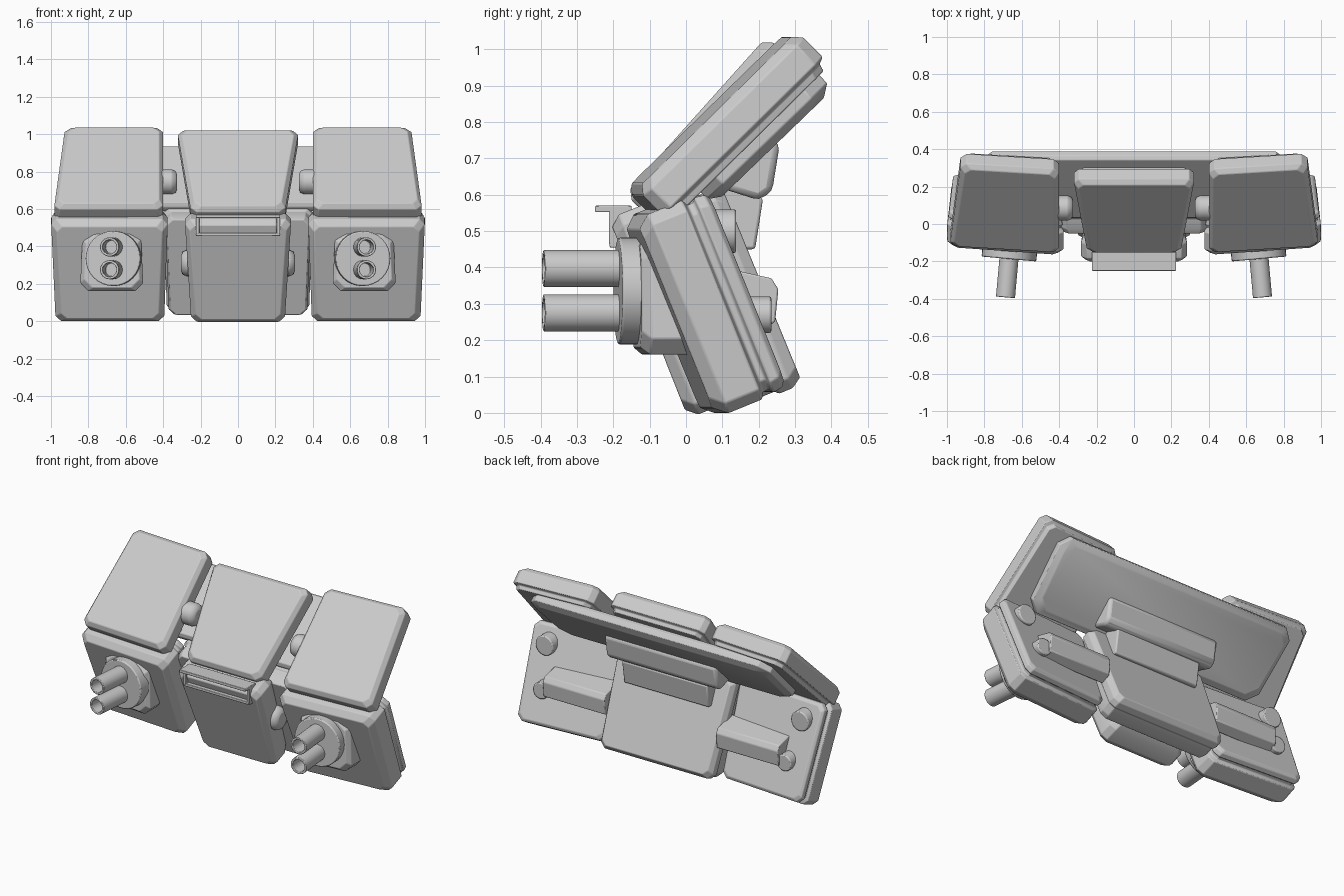
import bpy, bmesh, math
from mathutils import Vector

cube = bpy.data.objects.get("Cube")
if cube:
    bpy.data.objects.remove(cube, do_unlink=True)

grey = bpy.data.materials.new("light grey")
grey.use_nodes = True
COLOUR = (0.6, 0.6, 0.6, 1)
grey.diffuse_color = COLOUR
grey.node_tree.nodes["Principled BSDF"].inputs["Base Color"].default_value = COLOUR


def finish(name, bm, mirror, bevel):
    """Turn a bmesh into a shaded, bevelled and optionally mirrored object."""
    bmesh.ops.recalc_face_normals(bm, faces=bm.faces)
    mesh = bpy.data.meshes.new(name)
    bm.to_mesh(mesh)
    bm.free()
    mesh.materials.append(grey)
    obj = bpy.data.objects.new(name, mesh)
    bpy.context.collection.objects.link(obj)
    bpy.ops.object.select_all(action='DESELECT')
    obj.select_set(True)
    bpy.context.view_layer.objects.active = obj
    bpy.ops.object.shade_smooth_by_angle(angle=math.radians(25))
    mod = obj.modifiers.new("soft edges", 'BEVEL')
    mod.width = bevel
    mod.segments = 2
    mod.limit_method = 'ANGLE'
    mod.angle_limit = math.radians(25)
    if mirror:
        obj.modifiers.new("other side", 'MIRROR')


def loft(bm, rings):
    """Skin a stack of equal-length point rings and cap both ends."""
    loops = [[bm.verts.new(p) for p in ring] for ring in rings]
    count = len(loops[0])
    for a, b in zip(loops, loops[1:]):
        for i in range(count):
            j = (i + 1) % count
            bm.faces.new((a[i], a[j], b[j], b[i]))
    bm.faces.new(loops[0])
    bm.faces.new(loops[-1])


def slab(name, low, high, x_low, x_high, layers, chamfer=0.03, yaw=0.0, mirror=False, bevel=0.004):
    """Leaning plate: front plane from low to high (y, z), layers of (depth, inset) going back."""
    p0, p1 = Vector((0, *low)), Vector((0, *high))
    up = (p1 - p0).normalized()
    back = Vector((0, up.z, -up.y))
    middle = sum(x_low + x_high) / 4
    rings = []
    for depth, inset in layers:
        a, b = p0 + up * inset, p1 - up * inset
        quad = [Vector((x_low[0] + inset, a.y, a.z)), Vector((x_low[1] - inset, a.y, a.z)),
                Vector((x_high[1] - inset, b.y, b.z)), Vector((x_high[0] + inset, b.y, b.z))]
        ring = []
        for i, corner in enumerate(quad):
            for other in (quad[i - 1], quad[(i + 1) % 4]):
                p = corner + (other - corner).normalized() * chamfer + back * depth
                p.y += yaw * (p.x - middle)
                ring.append(p)
        rings.append(ring)
    bm = bmesh.new()
    loft(bm, rings)
    finish(name, bm, mirror, bevel)


def bar(name, profile, x0, x1, mirror=False, bevel=0.008):
    """Side profile of (y, z) points drawn out along x."""
    bm = bmesh.new()
    loft(bm, [[(x, y, z) for y, z in profile] for x in (x0, x1)])
    finish(name, bm, mirror, bevel)


def rod(name, start, end, radius, bore=0.0, bevel=0.006):
    """Mirrored cylinder between two points, with an optional bored start."""
    start, end = Vector(start), Vector(end)
    axis = end - start
    bm = bmesh.new()
    bmesh.ops.create_cone(bm, cap_ends=True, segments=32, radius1=radius,
                          radius2=radius, depth=axis.length)
    if bore:
        cap = min(bm.faces, key=lambda f: f.calc_center_median().z)
        bmesh.ops.inset_individual(bm, faces=[cap], thickness=radius - bore)
        inner = bmesh.ops.extrude_discrete_faces(bm, faces=[cap])["faces"][0]
        bmesh.ops.translate(bm, verts=inner.verts, vec=(0, 0, axis.length * 0.7))
    turn = axis.to_track_quat('Z', 'Y').to_matrix().to_4x4()
    bmesh.ops.transform(bm, matrix=turn, verts=bm.verts)
    bmesh.ops.translate(bm, verts=bm.verts, vec=(start + end) / 2)
    finish(name, bm, True, bevel)


# Upper row of plates
UPPER = [(0, .022), (.025, 0), (.1, 0), (.108, .018), (.13, .024)]
slab("upper_side_plate", (-.152, .615), (.293, 1.05), (.40, .985), (.40, .925),
     UPPER, yaw=.06, mirror=True)
slab("upper_centre_plate", (-.168, .6), (.222, 1.035), (-.25, .25), (-.325, .325), UPPER)

# Long panel behind the upper plates
slab("rear_panel", (.022, .625), (.352, .944), (-.8, .8), (-.82, .82),
     [(0, .015), (.02, 0), (.052, 0), (.075, .035)], chamfer=.06)

# Lower row of plates
slab("lower_side_plate", (.066, -.014), (-.157, .533), (.395, .975), (.375, 1.0),
     [(0, .03), (.035, 0), (.135, 0), (.146, .018), (.164, .018), (.172, .006),
      (.2, .01), (.212, .025)], yaw=.07, mirror=True)
slab("lower_centre_plate", (.006, -.015), (-.212, .535), (-.25, .25), (-.285, .285),
     [(0, .025), (.03, 0), (.11, 0), (.16, .02)])
slab("rear_centre_plate", (.164, .015), (-.06, .56), (-.38, .38), (-.4, .4),
     [(0, .02), (.03, .01), (.09, .01), (.1, 0), (.14, 0), (.17, .02)])

# Bracket joining the rear panel to the lower plates
bar("bracket_block", [(.09, .62), (.2, .585), (.237, .61), (.258, .74), (.2, .77)],
    -.38, .38, bevel=.018)
bar("bracket_neck", [(.03, .45), (.19, .45), (.212, .59), (.1, .63)], -.29, .29)

# Ledge and frame at the centre seam
bar("front_ledge", [(-.25, .552), (-.15, .552), (-.15, .57), (-.25, .57)], -.225, .225, bevel=.003)
bar("frame_rail", [(-.21, .455), (-.15, .455), (-.15, .472), (-.21, .472)], -.225, .225, bevel=.003)
bar("frame_post", [(-.212, .465), (-.15, .465), (-.15, .56), (-.212, .56)], .207, .225,
    mirror=True, bevel=.003)

# Joints between the centre and the sides
rod("upper_joint", (.325, .085, .745), (.5, .085, .745), .067, bevel=.03)
rod("lower_joint", (.1, 0, .31), (.305, 0, .31), .07, bevel=.03)

# Ribs and bosses on the backs of the side plates
bar("rear_rib", [(.1, .4), (.2, .378), (.235, .37), (.254, .34), (.245, .25), (.19, .22)],
    .38, .8, mirror=True, bevel=.005)
rod("rear_upper_boss", (.87, 0, .5), (.87, .138, .5), .06)
rod("rear_lower_boss", (.83, .1, .27), (.83, .235, .27), .05)

# Twin gun mounts, splayed slightly outwards
SPLAY = .09
slab("gun_base", (-.135, .16), (-.135, .482), (.505, .845), (.52, .83),
     [(0, .02), (.025, 0), (.18, 0)], chamfer=.045, yaw=SPLAY, mirror=True)


def on_axis(y, z):
    return (.668 - SPLAY * (y + .18), y, z)


rod("gun_turntable", on_axis(-.187, .335), on_axis(-.1, .335), .147)
for label, z in (("upper", .397), ("lower", .275)):
    rod(label + "_gun_barrel", on_axis(-.392, z), on_axis(-.15, z), .051, bore=.037, bevel=.003)
